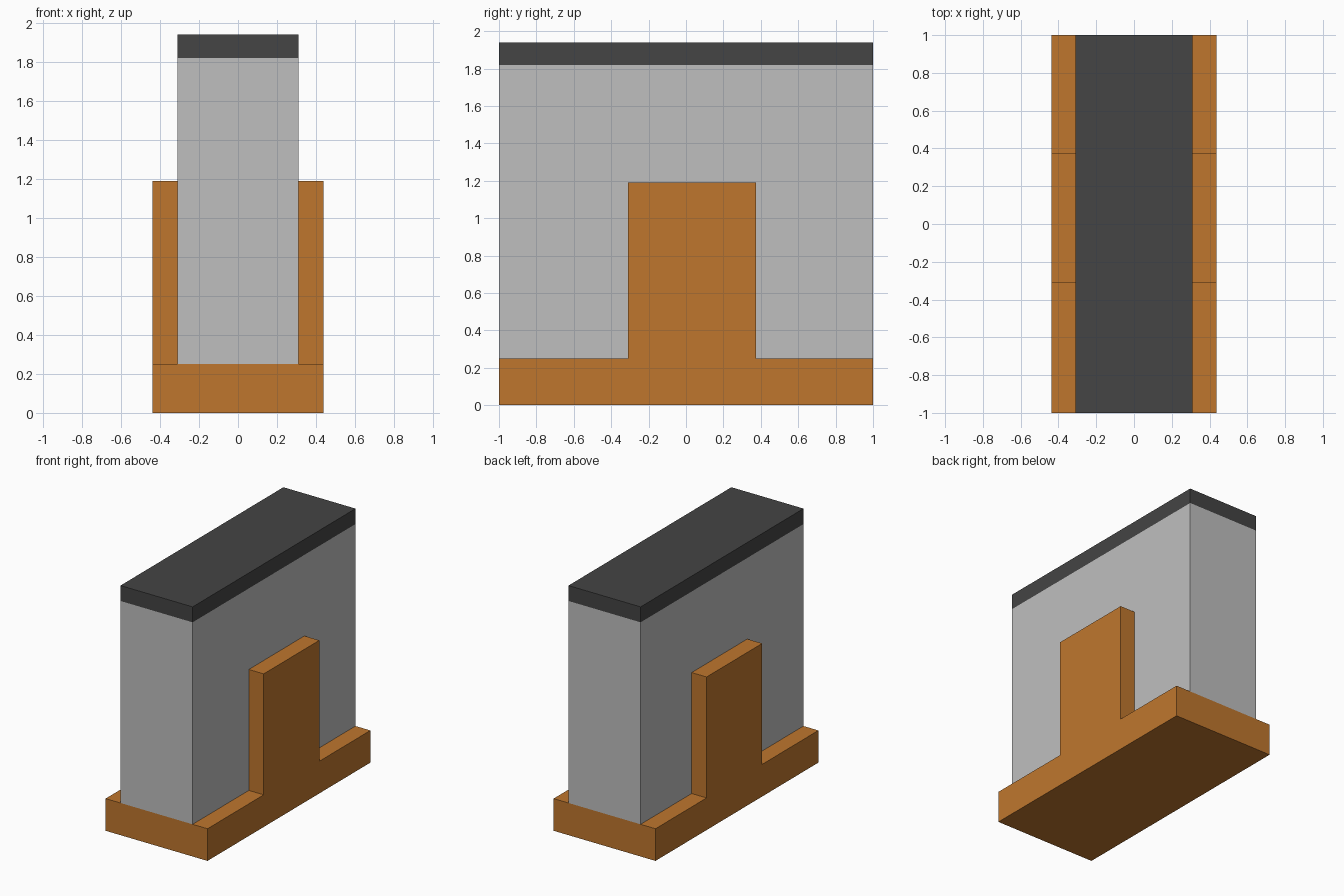
import bpy

cube = bpy.data.objects.get("Cube")
if cube:
    bpy.data.objects.remove(cube, do_unlink=True)


def material(name, rgb):
    mat = bpy.data.materials.new(name)
    mat.use_nodes = True
    color = (*rgb, 1.0)
    mat.diffuse_color = color
    mat.node_tree.nodes["Principled BSDF"].inputs["Base Color"].default_value = color
    return mat


def box(name, low, high, mat):
    """Axis-aligned box between two corners."""
    center = [(a + b) / 2 for a, b in zip(low, high)]
    size = [b - a for a, b in zip(low, high)]
    bpy.ops.mesh.primitive_cube_add(size=1, location=center)
    obj = bpy.context.object
    obj.name = name
    obj.scale = size
    bpy.ops.object.transform_apply(location=False, rotation=False, scale=True)
    obj.data.materials.append(mat)
    return obj


orange = material("orange", (0.52, 0.183, 0.027))
light_grey = material("light grey", (0.52, 0.52, 0.52))
dark_grey = material("dark grey", (0.058, 0.058, 0.058))

BASE_X, WALL_X = 0.438, 0.31
BASE_Z, BUTTRESS_Z, WALL_Z, TOP_Z = 0.25, 1.19, 1.82, 1.94

# Stacked base, wall and cap
box("base", (-BASE_X, -1, 0), (BASE_X, 1, BASE_Z), orange)
box("wall", (-WALL_X, -1, BASE_Z), (WALL_X, 1, WALL_Z), light_grey)
box("cap", (-WALL_X, -1, WALL_Z), (WALL_X, 1, TOP_Z), dark_grey)

# Upright slab on each flank, flush with the base
for name, x0, x1 in (("left_buttress", WALL_X, BASE_X),
                     ("right_buttress", -BASE_X, -WALL_X)):
    box(name, (x0, -0.31, BASE_Z), (x1, 0.373, BUTTRESS_Z), orange)
